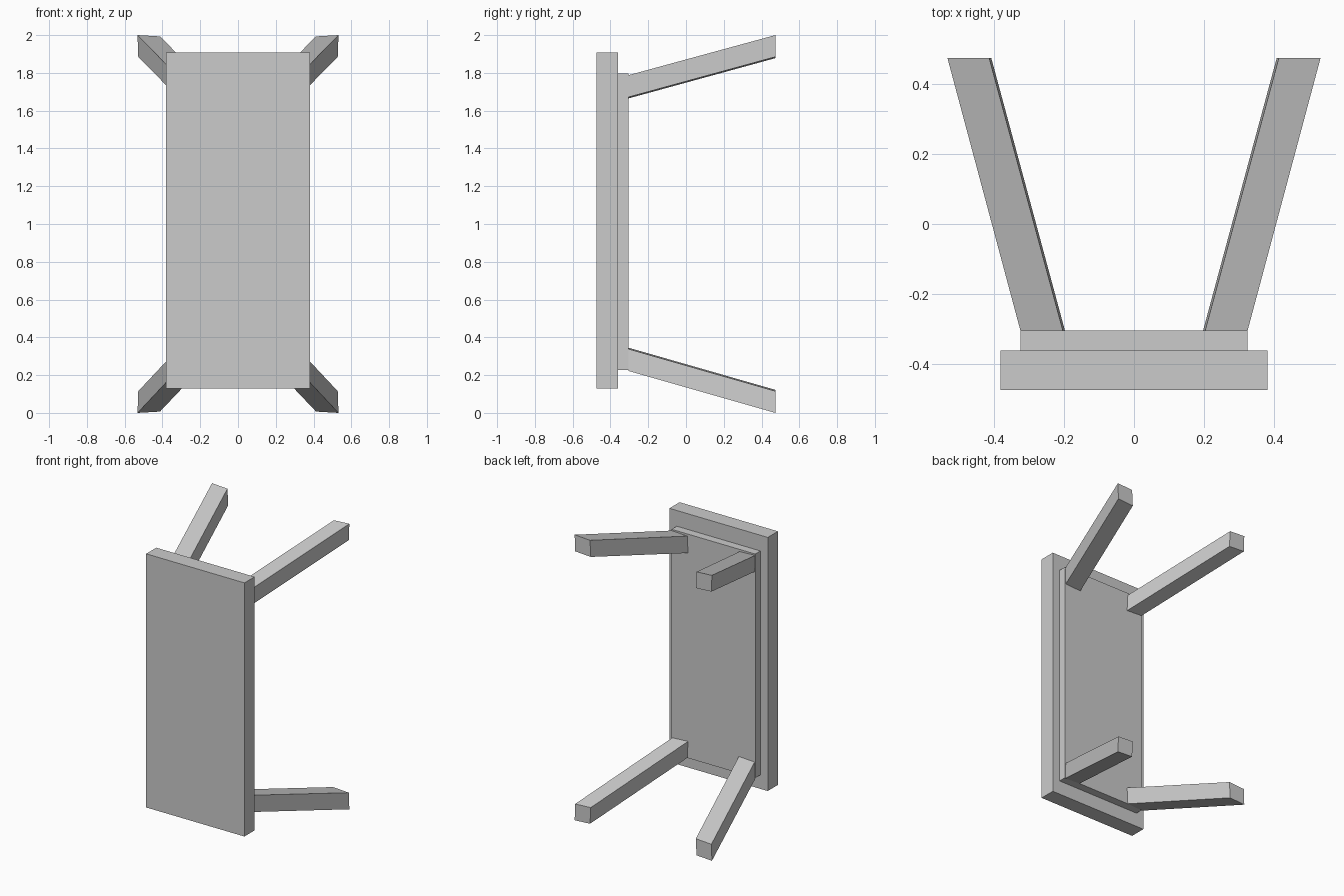
import bpy, bmesh

if "Cube" in bpy.data.objects:
    bpy.data.objects.remove(bpy.data.objects["Cube"])

Y_FRONT, Y_APRON, Y_LEG, Y_BACK = -0.473, -0.361, -0.304, 0.473


def add_mesh(name, bm):
    bmesh.ops.recalc_face_normals(bm, faces=bm.faces)
    mesh = bpy.data.meshes.new(name)
    bm.to_mesh(mesh)
    bm.free()
    obj = bpy.data.objects.new(name, mesh)
    bpy.context.collection.objects.link(obj)


def loft(name, y0, section0, y1, section1):
    """Closed prism between two (x, z) sections at y0 and y1."""
    bm = bmesh.new()
    a = [bm.verts.new((x, y0, z)) for x, z in section0]
    b = [bm.verts.new((x, y1, z)) for x, z in section1]
    bm.faces.new(a)
    bm.faces.new(b)
    n = len(a)
    for i in range(n):
        j = (i + 1) % n
        bm.faces.new((a[i], a[j], b[j], b[i]))
    add_mesh(name, bm)


def slab(name, half_width, y0, y1, z0, z1):
    rect = [(-half_width, z0), (half_width, z0), (half_width, z1), (-half_width, z1)]
    loft(name, y0, rect, y1, rect)


# Table lying on its side: top panel faces the front, apron block behind it
slab("tabletop", 0.381, Y_FRONT, Y_APRON, 0.13, 1.907)
slab("apron", 0.324, Y_APRON, Y_LEG, 0.228, 1.797)

# Splayed legs, slightly skewed square sections, as offsets from the centre line
leg_root = [(0.324, 0.783), (0.203, 0.777), (0.197, 0.660), (0.319, 0.667)]
leg_foot = [(0.532, 1.000), (0.413, 0.993), (0.407, 0.878), (0.528, 0.885)]

for side, sx in (("left", -1), ("right", 1)):
    for level, sz in (("lower", -1), ("upper", 1)):
        root = [(sx * x, 1.005 + sz * z) for x, z in leg_root]
        foot = [(sx * x, 1.0 + sz * z) for x, z in leg_foot]
        loft(f"{level}_{side}_leg", Y_LEG, root, Y_BACK, foot)
